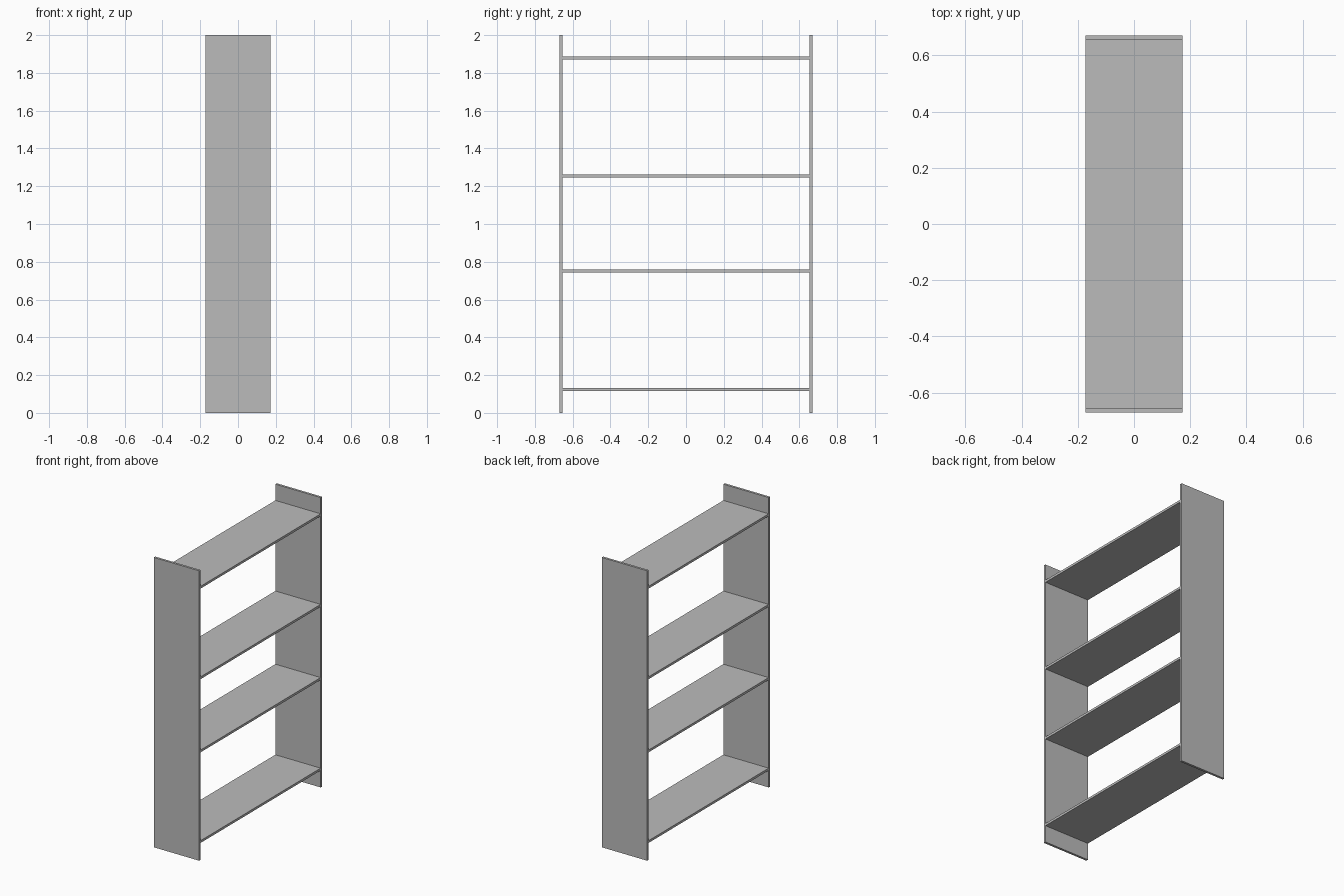
import bpy

cube = bpy.data.objects.get("Cube")
if cube:
    bpy.data.objects.remove(cube, do_unlink=True)

HEIGHT = 2.0
DEPTH = 0.346
HALF_WIDTH = 0.67
BOARD = 0.016

# Single grey finish
grey = bpy.data.materials.new("plain_grey")
grey.use_nodes = True
colour = (0.5, 0.5, 0.5, 1)
grey.diffuse_color = colour
grey.node_tree.nodes["Principled BSDF"].inputs["Base Color"].default_value = colour


def board(name, size, location):
    bpy.ops.mesh.primitive_cube_add(size=1, location=location)
    obj = bpy.context.object
    obj.name = name
    obj.scale = size
    bpy.ops.object.transform_apply(location=False, rotation=False, scale=True)
    obj.data.materials.append(grey)
    return obj


# Upright side panels
for name, side in (("front_panel", -1), ("back_panel", 1)):
    board(name, (DEPTH, BOARD, HEIGHT),
          (0, side * (HALF_WIDTH - BOARD / 2), HEIGHT / 2))

# Shelves spanning between the panels
shelf_length = 2 * (HALF_WIDTH - BOARD)
shelves = {"bottom_shelf": 0.125, "lower_shelf": 0.75,
           "upper_shelf": 1.255, "top_shelf": 1.88}
for name, z in shelves.items():
    board(name, (DEPTH, shelf_length, BOARD), (0, 0, z))
